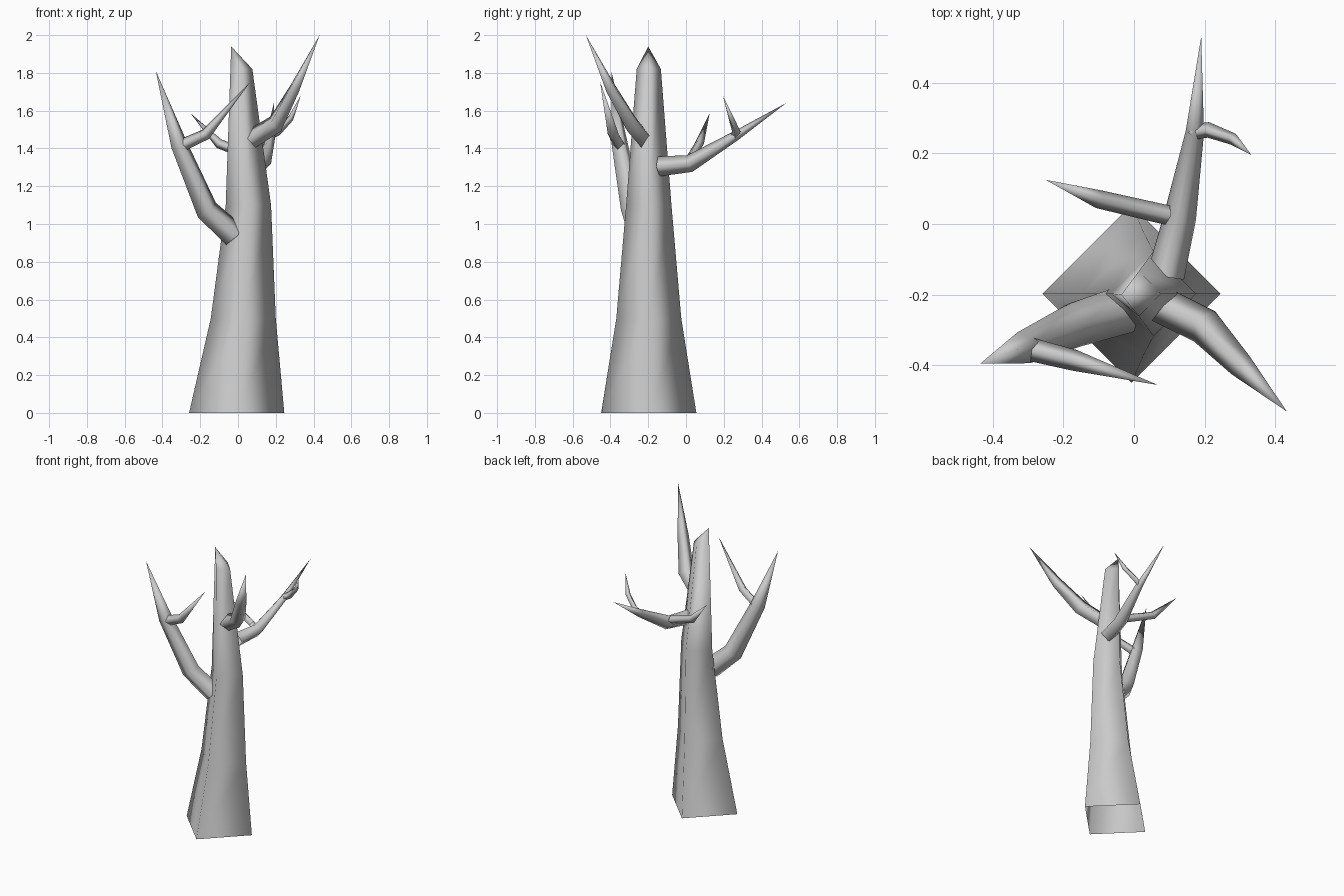
import bpy, bmesh, math
from mathutils import Vector

if "Cube" in bpy.data.objects:
    bpy.data.objects.remove(bpy.data.objects["Cube"])


def finish(bm, name):
    bmesh.ops.recalc_face_normals(bm, faces=bm.faces[:])
    mesh = bpy.data.meshes.new(name)
    bm.to_mesh(mesh)
    bm.free()
    for p in mesh.polygons:
        p.use_smooth = True
    ob = bpy.data.objects.new(name, mesh)
    bpy.context.collection.objects.link(ob)
    return ob


def bridge(bm, a, b):
    for i in range(4):
        j = (i + 1) % 4
        bm.faces.new((a[i], a[j], b[j], b[i]))


def branch(name, path, tip):
    """Four-sided tapering limb; path holds (x, y, z, radius), ends in a point."""
    bm = bmesh.new()
    pts = [Vector(p[:3]) for p in path] + [Vector(tip)]
    previous = None
    for i, p in enumerate(path):
        d = (pts[i + 1] - pts[i]).normalized()
        if i:
            d = (d + (pts[i] - pts[i - 1]).normalized()).normalized()
        side = d.cross(Vector((0, 0, 1))).normalized()
        up = side.cross(d)
        ring = [bm.verts.new(pts[i] + p[3] * (side * math.cos(k * math.pi / 2)
                                              + up * math.sin(k * math.pi / 2)))
                for k in range(4)]
        if previous:
            bridge(bm, previous, ring)
        previous = ring
    end = bm.verts.new(pts[-1])
    for i in range(4):
        bm.faces.new((previous[i], previous[(i + 1) % 4], end))
    return finish(bm, name)


# Trunk: diamond rings (centre x, z, radius), top broken off at a slant
bm = bmesh.new()
previous = None
for cx, z, r in ((-0.007, 0, 0.252), (0.028, 0.5, 0.172),
                 (0.055, 1.1, 0.12), (0.014, 1.82, 0.064)):
    ring = [bm.verts.new((cx + r * math.cos(k * math.pi / 2),
                          -0.197 + r * math.sin(k * math.pi / 2), z))
            for k in range(4)]
    if previous:
        bridge(bm, previous, ring)
    previous = ring
previous[2].co = (-0.036, -0.2, 1.94)
previous[0].co.x = 0.076
bm.faces.new((previous[0], previous[1], previous[2]))
bm.faces.new((previous[0], previous[2], previous[3]))
finish(bm, "trunk")

# Left limb and its twig
branch("left_branch", [(-0.02, -0.24, 0.94, 0.068), (-0.165, -0.285, 1.075, 0.063),
                       (-0.312, -0.35, 1.42, 0.047)], (-0.435, -0.395, 1.81))
branch("left_twig", [(-0.29, -0.355, 1.42, 0.033), (-0.17, -0.385, 1.475, 0.03)],
       (0.067, -0.455, 1.755))

# Right limb
branch("right_branch", [(0.07, -0.225, 1.45, 0.052), (0.2, -0.29, 1.53, 0.052),
                        (0.302, -0.4, 1.72, 0.036)], (0.432, -0.53, 2.0))

# Back limb and its two twigs
branch("back_branch", [(0.09, -0.145, 1.305, 0.053), (0.13, 0.02, 1.32, 0.046),
                       (0.172, 0.26, 1.465, 0.026)], (0.19, 0.53, 1.64))
branch("back_twig_inner", [(0.095, 0.025, 1.35, 0.028), (-0.1, 0.07, 1.425, 0.026)],
       (-0.25, 0.125, 1.585))
branch("back_twig_outer", [(0.165, 0.26, 1.465, 0.022), (0.21, 0.266, 1.49, 0.022),
                           (0.28, 0.24, 1.56, 0.017)], (0.332, 0.195, 1.68))
